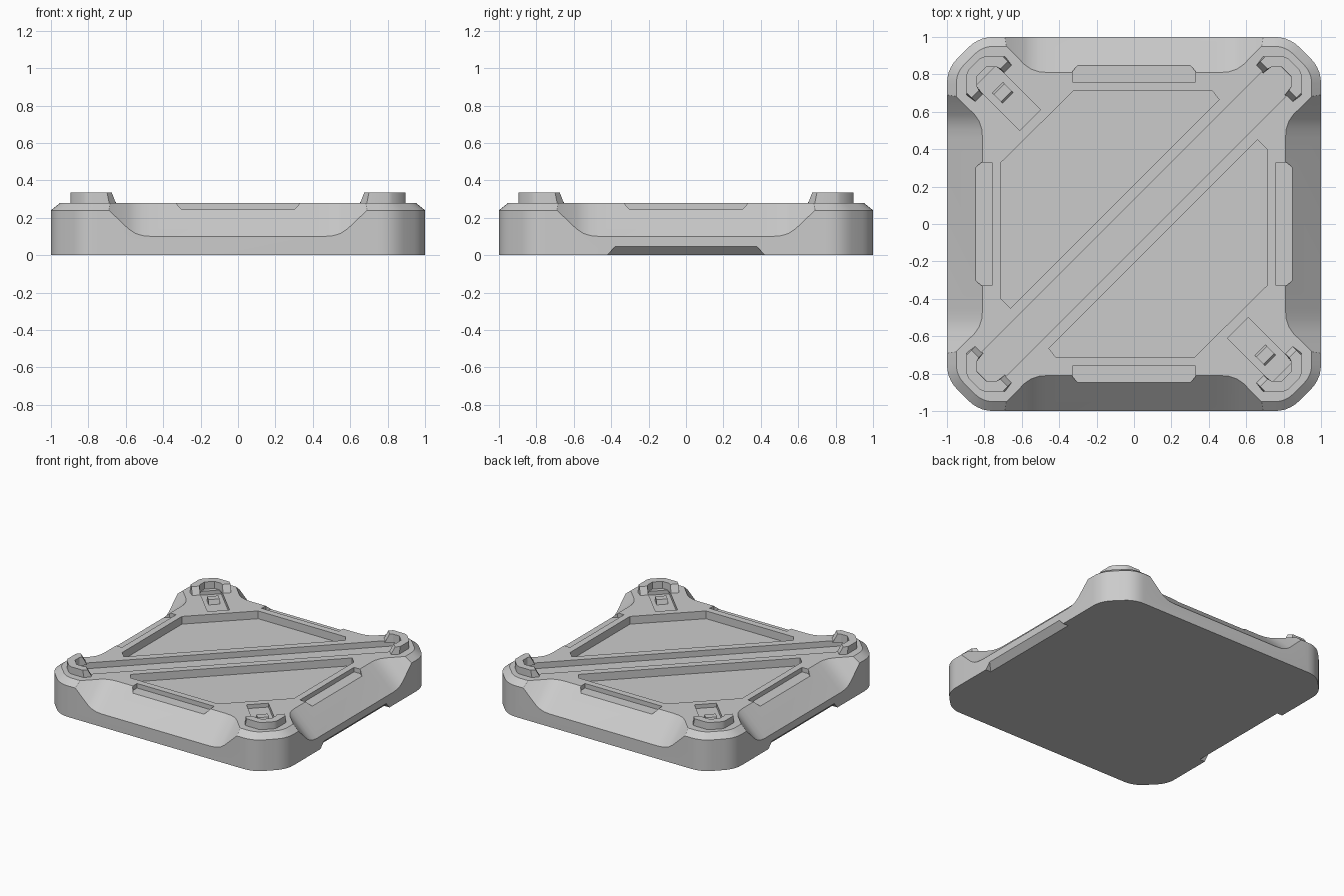
import bpy, bmesh
from math import radians
from mathutils import Matrix, Vector

if "Cube" in bpy.data.objects:
    bpy.data.objects.remove(bpy.data.objects["Cube"])


def round_poly(pts, t, n=5):
    """Round every corner of a 2D polygon with tangent length t."""
    out, pts = [], [Vector(p) for p in pts]
    for i, p in enumerate(pts):
        a = p + (pts[i - 1] - p).normalized() * t
        b = p + (pts[(i + 1) % len(pts)] - p).normalized() * t
        for k in range(n + 1):
            s = k / n
            out.append(a * (1 - s) ** 2 + p * 2 * s * (1 - s) + b * s * s)
    return out


def loft(name, rings, angle=0):
    """Closed solid through matching rings, turned about z."""
    bm = bmesh.new()
    rows = [[bm.verts.new(p) for p in r] for r in rings]
    for lo, hi in zip(rows, rows[1:]):
        for i in range(len(lo)):
            j = (i + 1) % len(lo)
            bm.faces.new((lo[i], lo[j], hi[j], hi[i]))
    bm.faces.new(rows[0])
    bm.faces.new(rows[-1])
    bmesh.ops.recalc_face_normals(bm, faces=bm.faces)
    bm.transform(Matrix.Rotation(radians(angle), 4, 'Z'))
    me = bpy.data.meshes.new(name)
    bm.to_mesh(me)
    bm.free()
    ob = bpy.data.objects.new(name, me)
    bpy.context.collection.objects.link(ob)
    return ob


def at_z(pts, z):
    return [(p[0], p[1], z) for p in pts]


def prism(name, pts, z0, z1, angle=0):
    return loft(name, [at_z(pts, z0), at_z(pts, z1)], angle)


def activate(ob):
    bpy.ops.object.select_all(action='DESELECT')
    ob.select_set(True)
    bpy.context.view_layer.objects.active = ob


def cut(target, cutter):
    cutter.hide_render = True
    m = target.modifiers.new("cut", 'BOOLEAN')
    m.operation, m.solver, m.object = 'DIFFERENCE', 'EXACT', cutter
    activate(target)
    bpy.ops.object.modifier_apply(modifier=m.name)
    bpy.data.objects.remove(cutter)


def outline(h, c, t):
    return round_poly([(h, -c), (h, c), (c, h), (-c, h),
                       (-h, c), (-h, -c), (-c, -h), (c, -h)], t)


# Base slab with chamfered rim
outer, rim = outline(1, .83, .08), outline(.95, .81, .06)
base = loft("base_plate", [at_z(outer, 0), at_z(outer, .24), at_z(rim, .28)])

# Sloped scoops and small step notches on all four sides
half = [(.46, .10), (.51, .104), (.55, .117), (.585, .14), (.69, .24), (1.0, .55)]
profile = [(-x, z) for x, z in reversed(half)] + half
step = [(-.33, -.76), (-.33, -.815), (-.30, -.85), (-.30, -.95),
        (.30, -.95), (.30, -.85), (.33, -.815), (.33, -.76)]
for a in (0, 90, 180, 270):
    ends = [[(x, -1 + .19 * s, z + .18 * s) for x, z in profile] for s in (-1, 3)]
    cut(base, loft("scoop_cutter", ends, a))
    cut(base, prism("step_cutter", step, .245, .5, a))

# Undercuts below the left and right sides
for a in (0, 180):
    lo = [(.955 - .01, -.43, -.01), (1.01, -.43, -.01), (1.01, .43, -.01), (.945, .43, -.01)]
    hi = [(1.0, -.38, .045), (1.01, -.38, .045), (1.01, .38, .045), (1.0, .38, .045)]
    cut(base, loft("undercut_cutter", [lo, hi], a))

# Recessed triangular panels
panel = [(-.71, .33), (-.325, .71), (.42, .71), (.455, .665), (-.66, -.45), (-.71, -.40)]
for a in (0, 180):
    cut(base, prism("panel_cutter", panel, .22, .5, a))

# Diagonal channel
channel = round_poly([(-1.15, -.092), (1.15, -.092), (1.15, .092), (-1.15, .092)], .06)
cut(base, prism("channel_cutter", channel, .235, .5, 45))

# Latch pockets with a small peg in two opposite corners
for a in (135, -45):
    pocket = [(.785, -.078), (1.12, -.078), (1.12, .078), (.785, .078)]
    cut(base, prism("pocket_cutter", pocket, .25, .5, a))
    foot = [(.95, -.04), (1.035, -.04), (1.035, .04), (.95, .04)]
    head = [(.965, -.04), (1.02, -.04), (1.02, .04), (.965, .04)]
    peg = loft("latch_peg", [at_z(foot, .24), at_z(head, .285)], a)

# Raised corner brackets with sloped arm ends
def bracket_ring(d):
    out = [(.675 - d, .87 - d), (.70 - d / 2, .895), (.80, .895), (.825, .885)]
    inn = [(.79, .84), (.735, .84), (.715 - d, .83 - d)]
    return (out + [(y, x) for x, y in reversed(out)] +
            [(y, x) for x, y in reversed(inn)] + inn)

for i in range(4):
    loft("corner_bracket", [at_z(bracket_ring(.025), .27), at_z(bracket_ring(0), .335)], 90 * i)

# Smooth the rounded parts, keep the edges sharp
for ob in list(bpy.context.scene.objects):
    activate(ob)
    bpy.ops.object.shade_smooth_by_angle(angle=radians(25))
